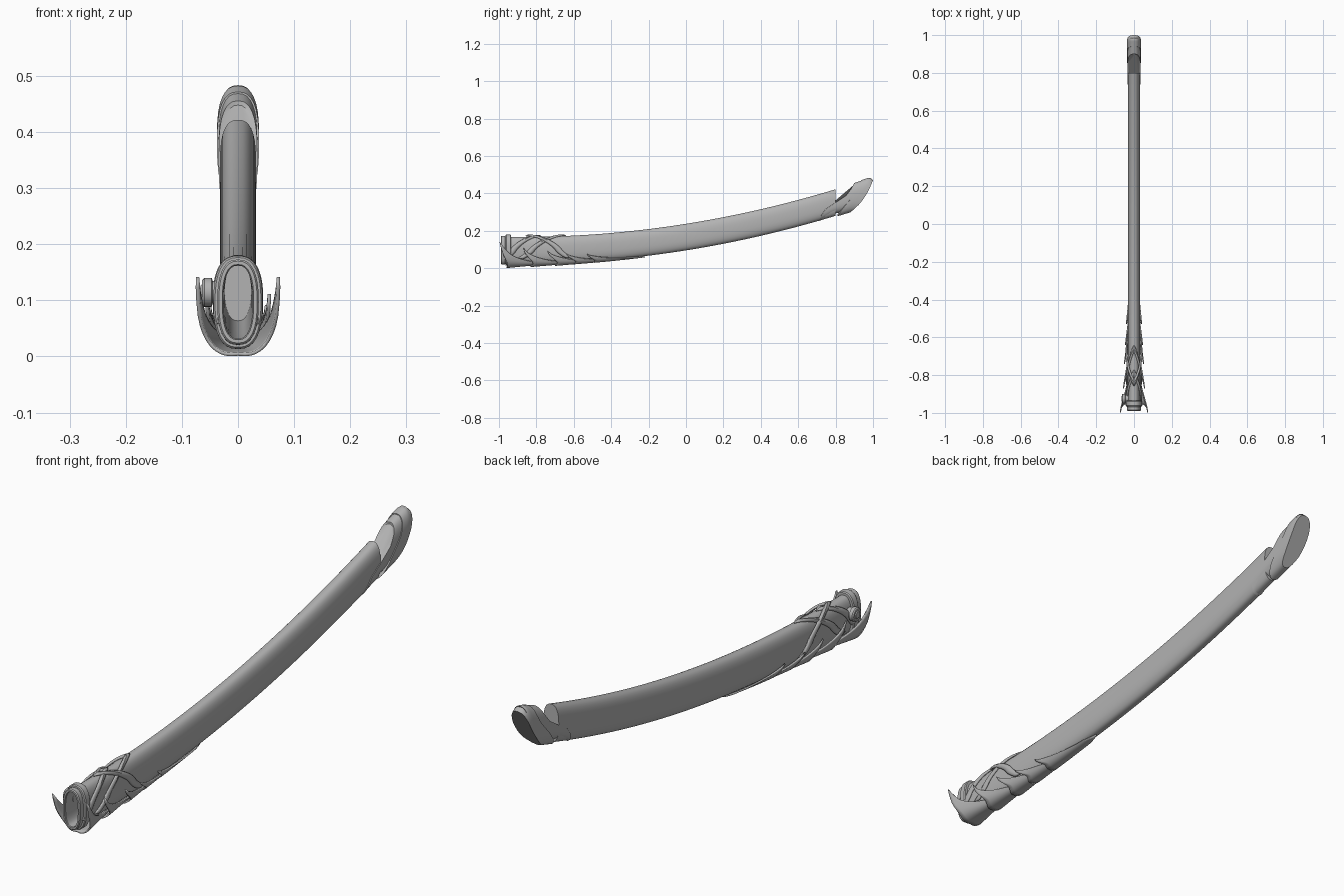
import bpy
import bmesh
from math import sin, cos, pi, radians, copysign

if "Cube" in bpy.data.objects:
    bpy.data.objects.remove(bpy.data.objects["Cube"], do_unlink=True)

grey = bpy.data.materials.new("plain grey")
grey.use_nodes = True
grey.diffuse_color = (0.45, 0.45, 0.45, 1)
grey.node_tree.nodes["Principled BSDF"].inputs["Base Color"].default_value = (0.45, 0.45, 0.45, 1)

HALF_W, HALF_H = 0.03, 0.069
SIDES = 32


def power(v):
    return copysign(abs(v) ** 0.8, v)


def mix(a, b, t):
    return a + (b - a) * t


def steps(values, t):
    """Piecewise linear value along evenly spaced stops."""
    t = min(max(t, 0), 1) * (len(values) - 1)
    i = min(int(t), len(values) - 2)
    return mix(values[i], values[i + 1], t - i)


def surf(y, a, d=0.0):
    """Point on the curved oval sheath; a is 0 underneath and pi on top."""
    zc = 0.235 + 0.159 * y + 0.09 * y * y - HALF_H
    return ((HALF_W + d) * power(sin(a)), y, zc - (HALF_H + d) * power(cos(a)))


def height(a):
    return (1 - power(cos(a))) / 2


def finish(name, bm, angle=35):
    bmesh.ops.recalc_face_normals(bm, faces=bm.faces)
    mesh = bpy.data.meshes.new(name)
    bm.to_mesh(mesh)
    bm.free()
    mesh.materials.append(grey)
    ob = bpy.data.objects.new(name, mesh)
    bpy.context.collection.objects.link(ob)
    bpy.ops.object.select_all(action='DESELECT')
    ob.select_set(True)
    bpy.context.view_layer.objects.active = ob
    bpy.ops.object.shade_smooth_by_angle(angle=radians(angle))
    return ob


def loft(name, rings, closed=False):
    """Skin a list of ring functions of the angle; cap or close the ends."""
    bm = bmesh.new()
    loops = [[bm.verts.new(r(2 * pi * k / SIDES)) for k in range(SIDES)] for r in rings]
    pairs = list(zip(loops, loops[1:]))
    if closed:
        pairs.append((loops[-1], loops[0]))
    for p, q in pairs:
        for k in range(SIDES):
            n = (k + 1) % SIDES
            bm.faces.new((p[k], p[n], q[n], q[k]))
    if not closed:
        bm.faces.new(loops[0])
        bm.faces.new(loops[-1])
    return finish(name, bm)


def patch(name, f, nu, nv, thick):
    """Thin solid sheet from f(u, v) with u and v in 0..1."""
    bm = bmesh.new()
    g = [[bm.verts.new(f(i / nu, j / nv)) for j in range(nv + 1)] for i in range(nu + 1)]
    for i in range(nu):
        for j in range(nv):
            bm.faces.new((g[i][j], g[i + 1][j], g[i + 1][j + 1], g[i][j + 1]))
    ob = finish(name, bm)
    mod = ob.modifiers.new("thickness", 'SOLIDIFY')
    mod.thickness = thick
    mod.offset = 0
    return ob


def ring(y, d):
    return lambda a: surf(y, a, d)


# Hollow sheath: inner floor, inner wall, mouth rim, then the long outer skin
body = [ring(-0.3, -0.006), ring(-0.6, -0.006), ring(-0.985, -0.004), ring(-0.99, 0.0)]
body += [ring(mix(-0.98, 0.8, i / 40), 0.002) for i in range(41)]
loft("sheath_body", body)

# Mouth bands
for name, y0, y1, d in (("mouth_lip", -0.99, -0.965, 0.007), ("mouth_ring", -0.965, -0.935, 0.014)):
    loft(name, [ring(y0, -0.002), ring(y0, d - 0.003), ring(y0 + 0.004, d),
                ring(y1 - 0.004, d), ring(y1, d - 0.003), ring(y1, -0.002)], closed=True)


# End fitting: sleeve with a wavy leading edge and a heavier slanted tip
def fitting(name, lead, trail, d):
    def section(s):
        def point(a):
            h = height(a)
            x, y, z = surf(mix(steps(lead, h), steps(trail, h), s), a, d)
            z -= 0.022 * h * max(0, s - 0.5) ** 2 * 4 * (d > 0.005)
            z += 0.016 * (1 - h) ** 3 * sin(pi * s) * (d < 0.005)
            return x, y, z
        return point
    n = 12
    inner = [lambda a: surf(steps(lead, height(a)), a, -0.003)]
    loft(name, inner + [section(i / n) for i in range(n + 1)])


fitting("end_sleeve", (0.715, 0.725, 0.75, 0.85, 0.88, 0.9), (0.87, 0.91, 0.95, 0.97, 0.98, 0.985), 0.0045)
fitting("end_tip", (0.81, 0.835, 0.87, 0.91, 0.93, 0.94), (0.88, 0.925, 0.953, 0.973, 0.987, 1.0), 0.0075)


# Leaf scales wrapped under the mouth, flaring towards the front
def scale(name, front, back, spread, flare_low, flare_side, notch):
    def f(u, v):
        t = 2 * v - 1
        reach = radians(spread) * mix(1, 0.3, u ** 0.8)
        edge = mix(front + 0.04, front, abs(t)) + notch * sin(pi * abs(t)) ** 2
        d = mix(flare_low, flare_side, abs(t)) * (1 - u) ** 1.5 + 0.006
        rear = back - 0.06 * abs(t)
        return surf(mix(edge, rear, u), t * reach, d)
    patch(name, f, 12, 24, 0.006)


scale("mouth_wing", -0.997, -0.72, 108, 0.017, 0.039, 0.02)
scale("second_scale", -0.87, -0.58, 96, 0.012, 0.02, 0.03)
scale("third_scale", -0.74, -0.44, 88, 0.009, 0.015, 0.03)
scale("fourth_scale", -0.64, -0.34, 78, 0.005, 0.01, 0.03)
scale("tail_scale", -0.53, -0.22, 72, 0.003, 0.006, 0.02)


# Crossed wrapping bands, mirrored to both sides
def band(name, y_top, y_low, a_low, d):
    for side, sign in (("left", 1), ("right", -1)):
        def f(u, v):
            a = mix(pi, radians(a_low), u)
            bulge = 0.005 * sin(pi * v)
            return surf(mix(y_top, y_low, u) + (v - 0.5) * 0.034, sign * a, d + bulge)
        patch(name + "_" + side, f, 18, 4, 0.006)


band("rear_band", -0.66, -0.88, 60, 0.004)
band("front_band", -0.79, -0.96, 65, 0.004)
band("cross_band", -0.84, -0.63, 60, 0.007)

# Round cord knob on the right side
bm = bmesh.new()
profile = ((0.024, 0.02), (0.045, 0.02), (0.047, 0.026), (0.060, 0.026),
           (0.064, 0.022), (0.064, 0.015), (0.067, 0.012))
loops = [[bm.verts.new((-x, -0.925 + r * cos(2 * pi * k / 20), 0.114 + r * sin(2 * pi * k / 20)))
          for k in range(20)] for x, r in profile]
for p, q in zip(loops, loops[1:]):
    for k in range(20):
        bm.faces.new((p[k], p[k - 1], q[k - 1], q[k]))
bm.faces.new(loops[0])
bm.faces.new(loops[-1])
finish("cord_knob", bm)
